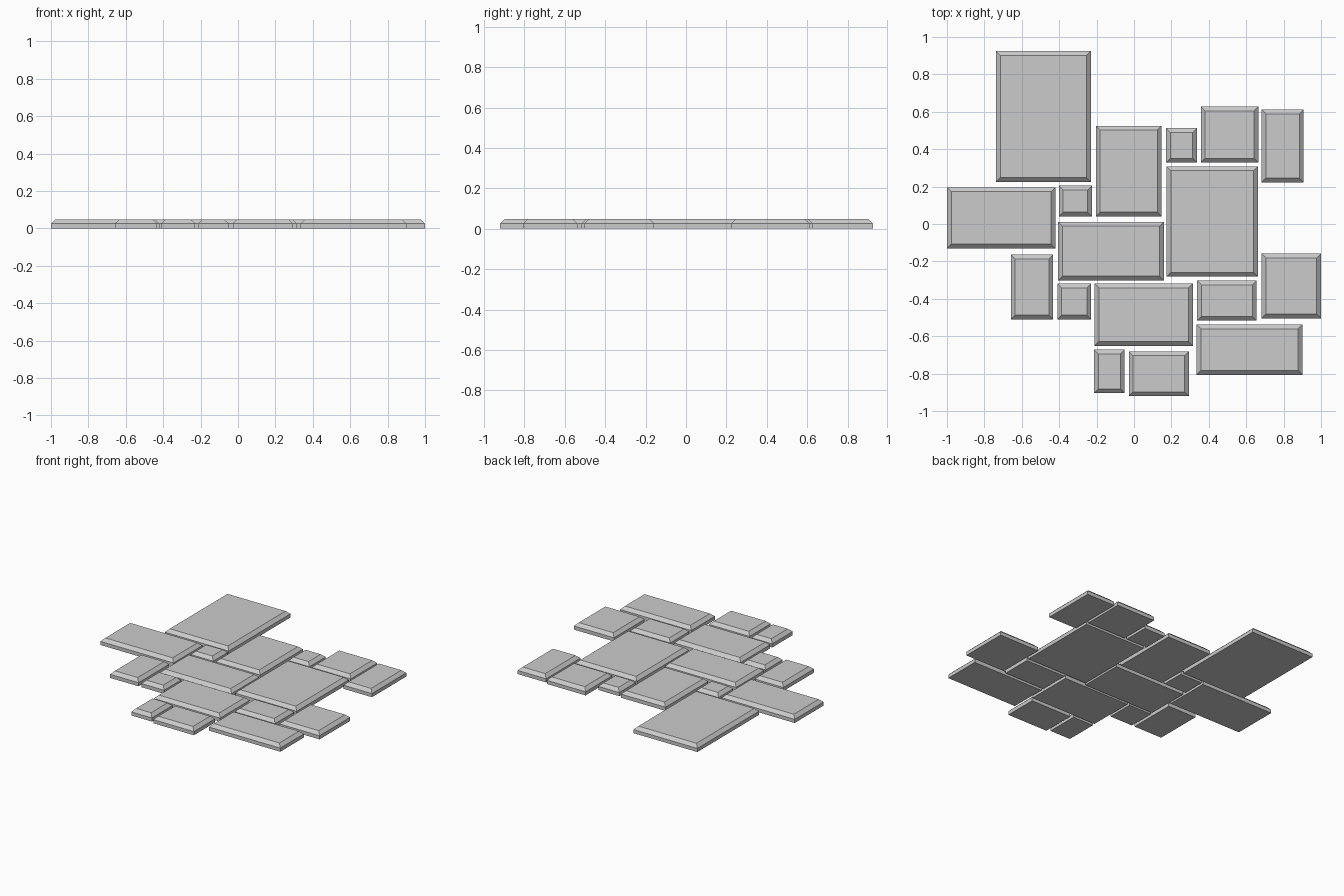
import bpy, bmesh

if "Cube" in bpy.data.objects:
    bpy.data.objects.remove(bpy.data.objects["Cube"])

HEIGHT, RIM, INSET = 0.048, 0.026, 0.023

# Footprint of each paving stone: x min, x max, y min, y max
STONES = [
    (-0.738, -0.231, 0.225, 0.925), (-0.204, 0.148, 0.04, 0.525),
    (0.171, 0.337, 0.328, 0.512), (0.357, 0.665, 0.328, 0.628),
    (0.682, 0.907, 0.223, 0.612), (-1.0, -0.42, -0.131, 0.196),
    (-0.402, -0.225, 0.04, 0.205), (-0.406, 0.16, -0.302, 0.012),
    (0.175, 0.662, -0.281, 0.308), (-0.658, -0.432, -0.51, -0.164),
    (-0.41, -0.229, -0.51, -0.318), (-0.211, 0.315, -0.652, -0.318),
    (0.337, 0.656, -0.517, -0.302), (0.682, 1.0, -0.504, -0.158),
    (0.335, 0.9, -0.806, -0.538), (-0.214, -0.05, -0.904, -0.672),
    (-0.028, 0.294, -0.92, -0.681),
]


def paving_stone(name, x0, x1, y0, y1):
    bm = bmesh.new()
    # Straight-sided lower slab
    base = bm.faces.new([bm.verts.new((x, y, 0)) for x, y in
                         ((x0, y0), (x0, y1), (x1, y1), (x1, y0))])
    corners = [(x0, y0), (x1, y0), (x1, y1), (x0, y1)]
    low = list(reversed(base.verts[:]))
    low = low[-1:] + low[:-1]
    # Rim ring, then the inset top ring forming the chamfer
    for z, d in ((RIM, 0), (HEIGHT, INSET)):
        ring = [bm.verts.new((x + (d if x == x0 else -d),
                              y + (d if y == y0 else -d), z)) for x, y in corners]
        for i in range(4):
            j = (i + 1) % 4
            bm.faces.new((low[i], low[j], ring[j], ring[i]))
        low = ring
    bm.faces.new(low)
    bmesh.ops.recalc_face_normals(bm, faces=bm.faces[:])
    mesh = bpy.data.meshes.new(name)
    bm.to_mesh(mesh)
    bm.free()
    bpy.context.collection.objects.link(bpy.data.objects.new(name, mesh))


for n, rect in enumerate(STONES, 1):
    paving_stone(f"paving_stone_{n:02d}", *rect)
